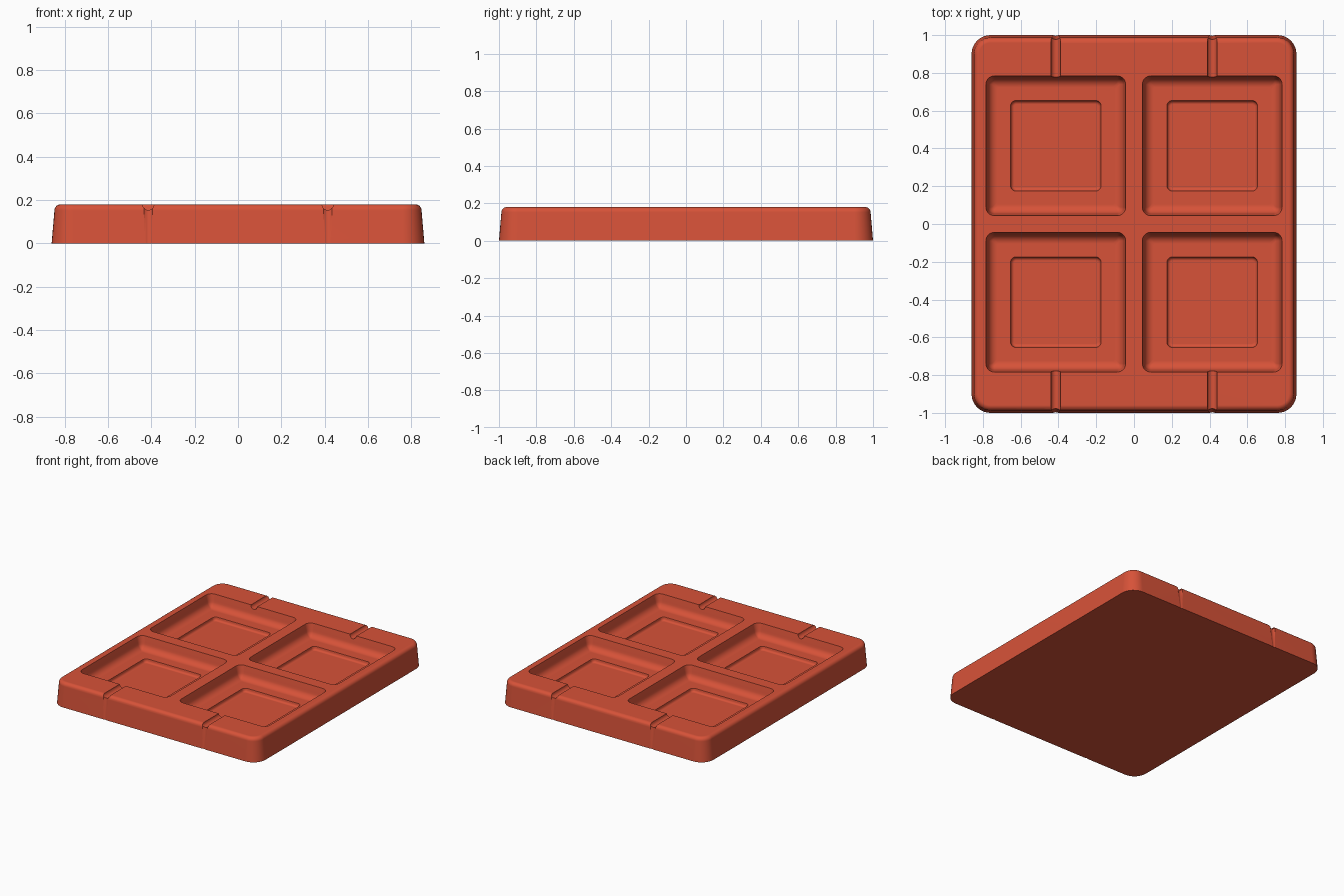
import bpy, bmesh
from math import pi, sin, cos
from mathutils import Vector

if "Cube" in bpy.data.objects:
    bpy.data.objects.remove(bpy.data.objects["Cube"], do_unlink=True)

clay = bpy.data.materials.new("terracotta_red")
clay.use_nodes = True
clay.diffuse_color = (0.68, 0.085, 0.04, 1)
clay.node_tree.nodes["Principled BSDF"].inputs["Base Color"].default_value = clay.diffuse_color


def rounded_loop(bm, hx, hy, r, z, cx, cy, steps=8):
    """One ring of vertices around a rounded rectangle."""
    ring = []
    for q, (sx, sy) in enumerate(((1, 1), (-1, 1), (-1, -1), (1, -1))):
        for i in range(steps + 1):
            a = (q + i / steps) * pi / 2
            ring.append(bm.verts.new((cx + sx * (hx - r) + r * cos(a),
                                      cy + sy * (hy - r) + r * sin(a), z)))
    return ring


def finish(bm, name):
    bmesh.ops.recalc_face_normals(bm, faces=bm.faces[:])
    mesh = bpy.data.meshes.new(name)
    bm.to_mesh(mesh)
    bm.free()
    mesh.materials.append(clay)
    ob = bpy.data.objects.new(name, mesh)
    bpy.context.collection.objects.link(ob)
    return ob


def rounded_block(name, hx, hy, r, profile, cx=0, cy=0):
    """Stack rounded rectangles; profile holds (inset, height) pairs going up."""
    bm = bmesh.new()
    rings = [rounded_loop(bm, hx - d, hy - d, max(r - d, 0.012), z, cx, cy)
             for d, z in profile]
    for low, high in zip(rings, rings[1:]):
        for i in range(len(low)):
            j = (i + 1) % len(low)
            bm.faces.new((low[i], low[j], high[j], high[i]))
    bm.faces.new(rings[0])
    bm.faces.new(rings[-1])
    return finish(bm, name)


def rod(name, start, end, r):
    """A round bar between two points, used to cut grooves."""
    start, end = Vector(start), Vector(end)
    axis = end - start
    bm = bmesh.new()
    bmesh.ops.create_cone(bm, cap_ends=True, segments=20, radius1=r, radius2=r,
                          depth=axis.length)
    bm.transform(axis.to_track_quat('Z', 'Y').to_matrix().to_4x4())
    bmesh.ops.translate(bm, verts=bm.verts[:], vec=(start + end) / 2)
    return finish(bm, name)


def arc(inset, z, r, hollow, steps=6):
    """Quarter-round profile: a floor fillet if hollow, else a top edge."""
    pts = []
    for i in range(steps + 1):
        a = i / steps * pi / 2
        if hollow:
            pts.append((inset + r * (1 - sin(a)), z + r * (1 - cos(a))))
        else:
            pts.append((inset + r * (1 - cos(a)), z - r + r * sin(a)))
    return pts


# Tray body with drafted sides and a rounded top edge
TOP, FLOOR, INNER = 0.18, 0.085, 0.06
tray = rounded_block("tray", 0.86, 1.0, 0.1, [(0, 0)] + arc(0.013, TOP, 0.028, False))

cutters = []
for sx in (-1, 1):
    for sy in (-1, 1):
        cx, cy = sx * 0.414, sy * 0.414
        # Square pocket and the shallow recess in its floor
        cutters.append(rounded_block("pocket_cutter", 0.37, 0.37, 0.045,
                       arc(0.01, FLOOR, 0.05, True) + [(0, TOP), (0, TOP + 0.1)], cx, cy))
        cutters.append(rounded_block("recess_cutter", 0.24, 0.24, 0.03,
                       arc(0.002, INNER, 0.018, True) + [(0, FLOOR), (0, FLOOR + 0.03)], cx, cy))
        # Groove across the rim and fading down the end wall
        cutters.append(rod("rim_groove_cutter", (cx, sy * 0.74, TOP), (cx, sy * 1.05, TOP), 0.026))
        cutters.append(rod("wall_groove_cutter", (cx, sy * 1.025, -0.02), (cx, sy * 0.995, 0.22), 0.026))

bpy.ops.object.select_all(action='DESELECT')
bpy.context.view_layer.objects.active = tray
tray.select_set(True)
for c in cutters:
    mod = tray.modifiers.new("cut", 'BOOLEAN')
    mod.operation, mod.solver, mod.object = 'DIFFERENCE', 'EXACT', c
    bpy.ops.object.modifier_apply(modifier=mod.name)
for c in cutters:
    bpy.data.objects.remove(c, do_unlink=True)

# Smooth rounded edges while keeping broad faces flat
bpy.ops.object.shade_smooth_by_angle(angle=0.6)
flat = tray.modifiers.new("flat_faces", 'WEIGHTED_NORMAL')
flat.keep_sharp = True
